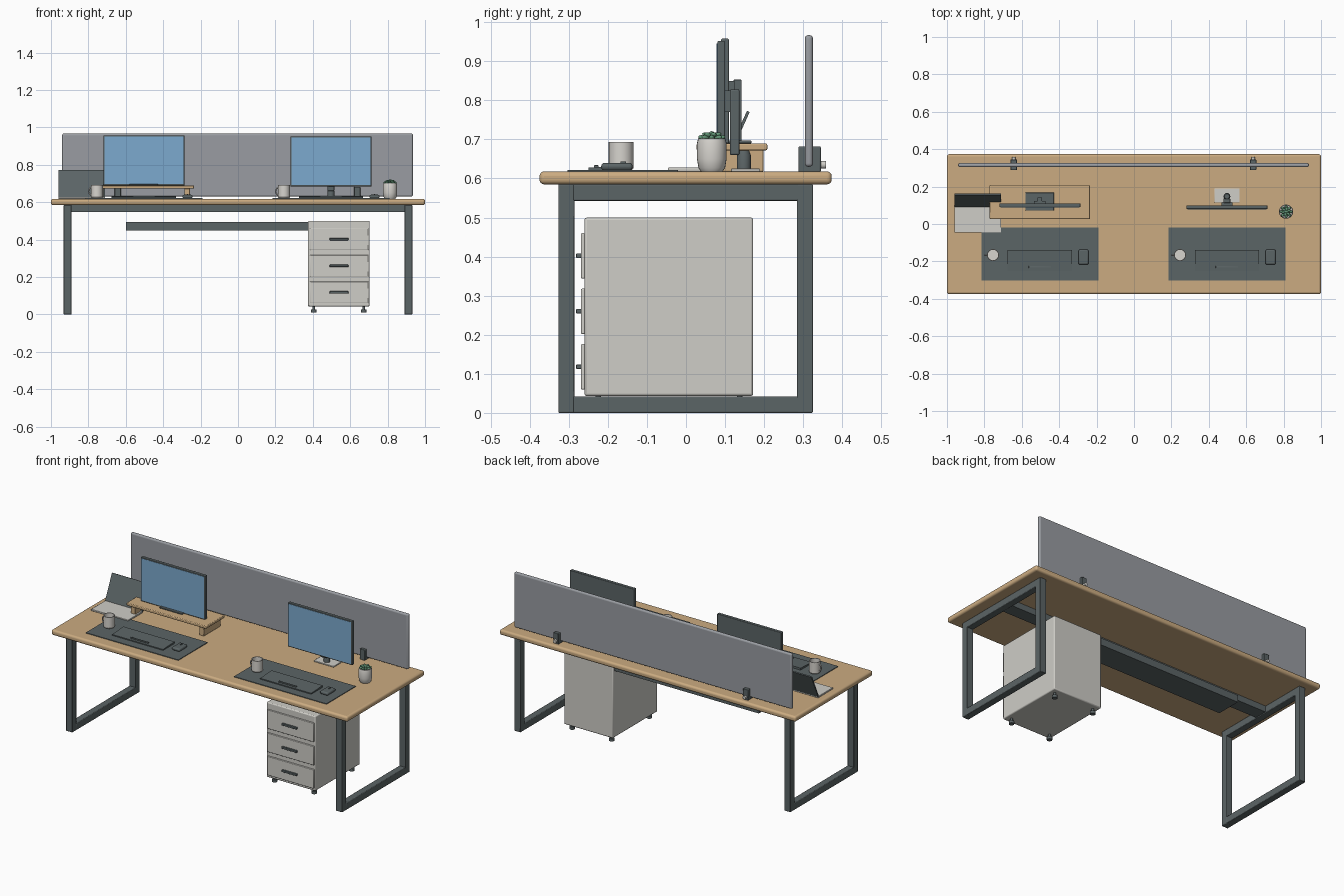
import bpy, bmesh, math
from mathutils import Vector

if "Cube" in bpy.data.objects:
    bpy.data.objects.remove(bpy.data.objects["Cube"])


def mat(name, rgb):
    m = bpy.data.materials.new(name)
    m.diffuse_color = (*rgb, 1)
    m.use_nodes = True
    m.node_tree.nodes["Principled BSDF"].inputs["Base Color"].default_value = m.diffuse_color
    return m


WOOD = mat("oak wood", (0.60, 0.41, 0.22))
STEEL = mat("dark steel", (0.105, 0.128, 0.132))
LIGHT = mat("light grey", (0.62, 0.61, 0.57))
PANEL = mat("panel grey", (0.32, 0.335, 0.36))
BLUE = mat("screen blue", (0.20, 0.40, 0.62))
WHITE = mat("ceramic white", (0.68, 0.66, 0.62))
GREEN = mat("leaf green", (0.12, 0.30, 0.18))


def finish(name, bm, m, bevel=0, segs=2, smooth=True):
    bmesh.ops.recalc_face_normals(bm, faces=bm.faces)
    me = bpy.data.meshes.new(name)
    bm.to_mesh(me)
    bm.free()
    me.materials.append(m)
    ob = bpy.data.objects.new(name, me)
    bpy.context.collection.objects.link(ob)
    if bevel:
        b = ob.modifiers.new("bevel", 'BEVEL')
        b.width, b.segments = bevel, segs
        b.limit_method = 'ANGLE'
    if smooth:
        bpy.ops.object.select_all(action='DESELECT')
        bpy.context.view_layer.objects.active = ob
        ob.select_set(True)
        bpy.ops.object.shade_smooth_by_angle(angle=math.radians(35))
    return ob


def box(name, x, y, z, m, bevel=0, segs=2):
    """Box from three (low, high) ranges."""
    bm = bmesh.new()
    bmesh.ops.create_cube(bm, size=1)
    for v in bm.verts:
        v.co = Vector([(a + b) / 2 + c * (b - a) for c, (a, b) in zip(v.co, (x, y, z))])
    return finish(name, bm, m, bevel, segs, bevel > 0)


def lathe(name, x, y, profile, m, n=24):
    """Revolve (radius, z) points around a vertical axis."""
    bm = bmesh.new()
    vs = [bm.verts.new((x + r, y, z)) for r, z in profile]
    es = [bm.edges.new(p) for p in zip(vs, vs[1:])]
    bmesh.ops.spin(bm, geom=vs + es, cent=(x, y, 0), axis=(0, 0, 1),
                   angle=2 * math.pi, steps=n)
    bmesh.ops.remove_doubles(bm, verts=bm.verts, dist=1e-5)
    return finish(name, bm, m)


def prism_x(name, x, pts, m):
    """Extrude a closed (y, z) outline along x."""
    bm = bmesh.new()
    f = bm.faces.new([bm.verts.new((x[0], *p)) for p in pts])
    g = bmesh.ops.extrude_face_region(bm, geom=[f])["geom"]
    bmesh.ops.translate(bm, vec=(x[1] - x[0], 0, 0),
                        verts=[v for v in g if isinstance(v, bmesh.types.BMVert)])
    return finish(name, bm, m, smooth=False)


# Desk top
box("desk_top", (-1, 1), (-.375, .373), (.585, .618), WOOD, .012, 4)

# Rectangular leg frames at both ends
for s, side in ((-1, "left"), (1, "right")):
    x = tuple(sorted((s * .89, s * .932)))
    for y in (-.327, .284):
        box(side + "_leg_post", x, (y, y + .041), (0, .585), STEEL, .003)
    box(side + "_foot_bar", x, (-.29, .29), (0, .042), STEEL, .003)
    box(side + "_top_bar", x, (-.29, .29), (.543, .585), STEEL, .003)

# Centre beam and open cable tray under the top
box("centre_beam", (-.9, .9), (-.04, .04), (.548, .585), STEEL)
prism_x("cable_tray", (-.6, .6), [(0, .45), (.155, .45), (.155, .493), (.147, .493),
                                  (.147, .458), (.008, .458), (.008, .493), (0, .493)], STEEL)

# Drawer cabinet
box("cabinet", (.374, .704), (-.26, .172), (.043, .5), LIGHT, .006)
for z in (.402, .26, .118):
    box("drawer_front", (.384, .698), (-.269, -.258), (z - .058, z + .058), LIGHT, .003)
    box("drawer_handle", (.49, .59), (-.281, -.268), (z - .006, z + .006), STEEL, .002)
for x in (.405, .672):
    for y in (-.225, .137):
        lathe("cabinet_foot", x, y, [(0, .01), (.015, .01), (.015, .026), (.007, .026),
                                     (.007, .044), (0, .044)], STEEL, 16)

# Privacy panel with clamps
box("privacy_panel", (-.94, .935), (.304, .325), (.63, .967), PANEL, .009, 4)
for x in (-.643, .637):
    box("panel_clamp", (x - .017, x + .017), (.288, .345), (.616, .682), STEEL, .003)
    knob = lathe("clamp_knob", 0, 0, [(0, 0), (.01, 0), (.01, .014), (0, .014)], LIGHT, 16)
    knob.rotation_euler = (-math.pi / 2, 0, 0)
    knob.location = (x, .344, .635)

# Two workstations: mat, keyboard, mouse, mug
for x in (-.503, .497):
    box("desk_mat", (x - .312, x + .312), (-.303, -.02), (.618, .622), STEEL)
    prism_x("keyboard", (x - .172, x + .172), [(-.25, .621), (-.14, .621), (-.14, .634),
                                               (-.25, .628)], STEEL)
    box("space_bar", (x - .06, x + .06), (-.236, -.224), (.626, .634), STEEL, .002)
    box("mouse", (x + .206, x + .26), (-.217, -.137), (.621, .64), STEEL, .008, 3)
    box("mouse_wheel", (x + .23, x + .236), (-.168, -.153), (.637, .644), STEEL)
    mx, my = x - .251, -.166
    lathe("mug", mx, my, [(0, .622), (.028, .622), (.032, .627), (.032, .693),
                          (.028, .693), (.028, .63), (0, .63)], WHITE)
    # Mug handle: half ring on the left side
    bm = bmesh.new()
    rings = []
    for i in range(9):
        a = math.pi / 2 + math.pi * i / 8
        ring = []
        for j in range(8):
            t = 2 * math.pi * j / 8
            r = .019 + .004 * math.cos(t)
            ring.append(bm.verts.new((mx - .029 + r * math.cos(a) * .85,
                                      my + .004 * math.sin(t), .658 + r * math.sin(a))))
        rings.append(ring)
    for a, b in zip(rings, rings[1:]):
        for j in range(8):
            bm.faces.new((a[j], a[j - 1], b[j - 1], b[j]))
    finish("mug_handle", bm, WHITE)


# Monitors with a flat screen plate
def monitor(x, y, z):
    box("monitor_body", (x - .217, x + .217), (y - .01, y + .01), (z, z + .268), STEEL, .003)
    box("monitor_screen", (x - .211, x + .211), (y - .0115, y - .009), (z + .007, z + .262), BLUE)


monitor(-.503, .1, .69)
monitor(.497, .09, .684)

# Left stand on the riser
box("left_stand_base", (-.58, -.428), (.072, .168), (.69, .697), STEEL, .002)
box("left_stand_neck", (-.516, -.492), (.122, .142), (.695, .853), STEEL, .002)
box("left_stand_mount", (-.535, -.473), (.108, .124), (.79, .85), STEEL)

# Right stand on the desk
box("right_stand_base", (.43, .565), (.115, .19), (.618, .625), LIGHT, .002)
lathe("right_stand_post", .497, .148, [(0, .62), (.018, .62), (.018, .66), (.013, .672),
                                       (0, .672)], STEEL, 20)
box("right_stand_neck", (.479, .515), (.112, .137), (.66, .828), STEEL, .004)
box("right_stand_mount", (.467, .527), (.098, .114), (.77, .825), STEEL)

# Monitor riser
box("riser_shelf", (-.772, -.235), (.027, .208), (.672, .69), WOOD, .004)
for x in (-.75, -.287):
    box("riser_leg", (x, x + .03), (.038, .198), (.618, .673), WOOD, .002)

# Open laptop
box("laptop_base", (-.96, -.71), (-.046, .097), (.618, .628), LIGHT, .002)
prism_x("laptop_lid", (-.96, -.71), [(.09, .627), (.097, .624), (.163, .77), (.156, .773)], STEEL)

# Potted succulent
px, py = .813, .066
lathe("plant_pot", px, py, [(0, .618), (.028, .618), (.034, .627), (.038, .65), (.038, .69),
                            (.035, .702), (.031, .702), (.031, .694), (0, .694)], WHITE)
for count, reach, lift, turn in ((8, .022, .703, 0), (6, .012, .71, .3), (1, 0, .714, 0)):
    for i in range(count):
        a = 2 * math.pi * i / count + turn
        bm = bmesh.new()
        bmesh.ops.create_uvsphere(bm, u_segments=10, v_segments=6, radius=1)
        leaf = finish("succulent_leaf", bm, GREEN)
        leaf.scale = (.014, .008, .007)
        leaf.rotation_euler = (0, -.35 if reach else 0, a)
        leaf.location = (px + reach * math.cos(a), py + reach * math.sin(a), lift)
